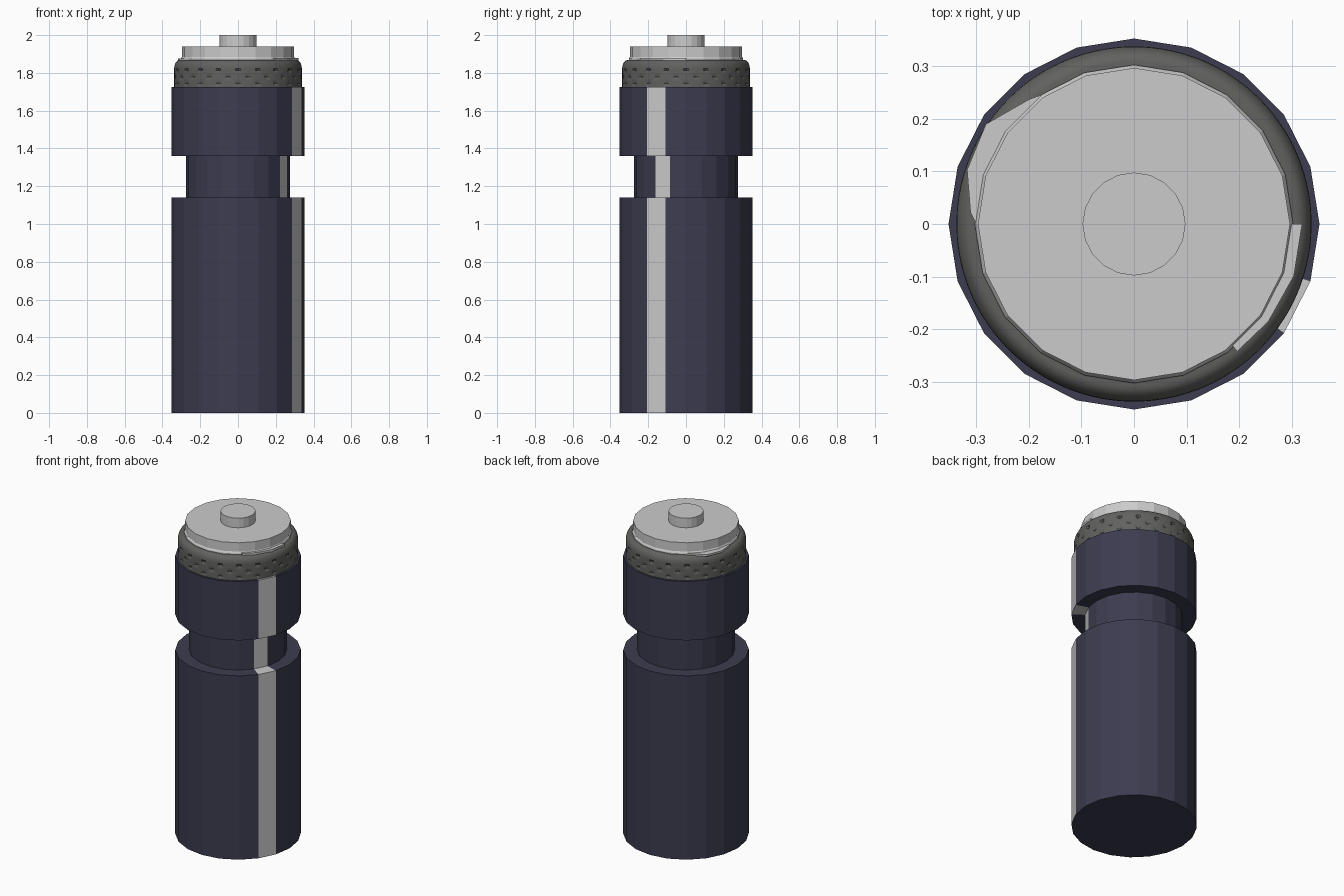
import bpy, bmesh, math
from math import sin, cos, pi, radians

if "Cube" in bpy.data.objects:
    bpy.data.objects.remove(bpy.data.objects["Cube"])


def material(name, rgb):
    m = bpy.data.materials.new(name)
    m.diffuse_color = (*rgb, 1)
    m.use_nodes = True
    m.node_tree.nodes["Principled BSDF"].inputs["Base Color"].default_value = m.diffuse_color
    return m


def make_object(name, bm, mats=()):
    bmesh.ops.recalc_face_normals(bm, faces=bm.faces)
    me = bpy.data.meshes.new(name)
    bm.to_mesh(me)
    bm.free()
    ob = bpy.data.objects.new(name, me)
    bpy.context.collection.objects.link(ob)
    for m in mats:
        me.materials.append(m)
    return ob


def lathe(name, profile, sides, mats=(), stripe=None, offset=None):
    """Revolve (r, z) points; stripe = column using material 1; offset(row, column) changes r."""
    bm = bmesh.new()
    rings = []
    for i, (r, z) in enumerate(profile):
        ring = []
        for k in range(sides):
            a = 2 * pi * k / sides
            q = r + (offset(i, k) if offset else 0)
            ring.append(bm.verts.new((q * cos(a), q * sin(a), z)))
        rings.append(ring)
    for lo, hi in zip(rings, rings[1:]):
        for k in range(sides):
            n = (k + 1) % sides
            f = bm.faces.new((lo[k], lo[n], hi[n], hi[k]))
            f.material_index = int(k == stripe)
    bm.faces.new(rings[0][::-1])
    bm.faces.new(rings[-1])
    return make_object(name, bm, mats)


def tab(name, points, z0, z1, inner=0.28):
    """Thin arc-shaped lip from (angle, outer radius) points."""
    bm = bmesh.new()
    outline = [(r, a) for a, r in points] + [(inner, a) for a, r in reversed(points)]
    base = bm.faces.new([bm.verts.new((r * cos(radians(a)), r * sin(radians(a)), z0))
                         for r, a in outline])
    new = bmesh.ops.extrude_face_region(bm, geom=[base], use_keep_orig=True)["geom"]
    for v in new:
        if isinstance(v, bmesh.types.BMVert):
            v.co.z = z1
    return make_object(name, bm)


navy = material("navy", (0.045, 0.045, 0.08))
grey = material("stripe_grey", (0.8, 0.8, 0.8))
dark = material("dark_rubber", (0.12, 0.12, 0.115))

# Bottle body with waist groove and one lighter vertical stripe
lathe("bottle_body",
      [(0.353, 0), (0.353, 1.14), (0.275, 1.14), (0.275, 1.36),
       (0.353, 1.36), (0.353, 1.725), (0.29, 1.725)],
      20, (navy, grey), stripe=18)

# Grip ring: straight side with rounded shoulder and staggered dimples
grip = [(0.338, 1.72 + 0.0115 * i) for i in range(10)]
grip += [(0.308 + 0.03 * cos(t * pi / 12), 1.8235 + 0.045 * sin(t * pi / 12))
         for t in range(1, 7)]
grip += [(0.28, 1.8685)]


def dimple(i, k):
    rows = {2: 0, 5: 4, 8: 0}
    return -0.012 if i in rows and k % 8 == rows[i] else 0


ring = lathe("grip_ring", grip, 160, (dark,), offset=dimple)
bpy.ops.object.select_all(action='DESELECT')
ring.select_set(True)
bpy.context.view_layer.objects.active = ring
bpy.ops.object.shade_smooth_by_angle(angle=radians(35))

# Lid disc and button
lathe("lid_disc", [(0.303, 1.855), (0.303, 1.875), (0.297, 1.885), (0.297, 1.94)], 20)
lathe("lid_button", [(0.098, 1.93), (0.098, 2.0)], 20)

# Side tabs of the lid
tab("right_tab", [(0, 0.32), (-18, 0.32), (-36, 0.316), (-51, 0.312)], 1.862, 1.88)
tab("left_tab", [(180, 0.3), (176, 0.312), (162, 0.334), (146, 0.34), (130, 0.31), (126, 0.303)],
    1.865, 1.877)
